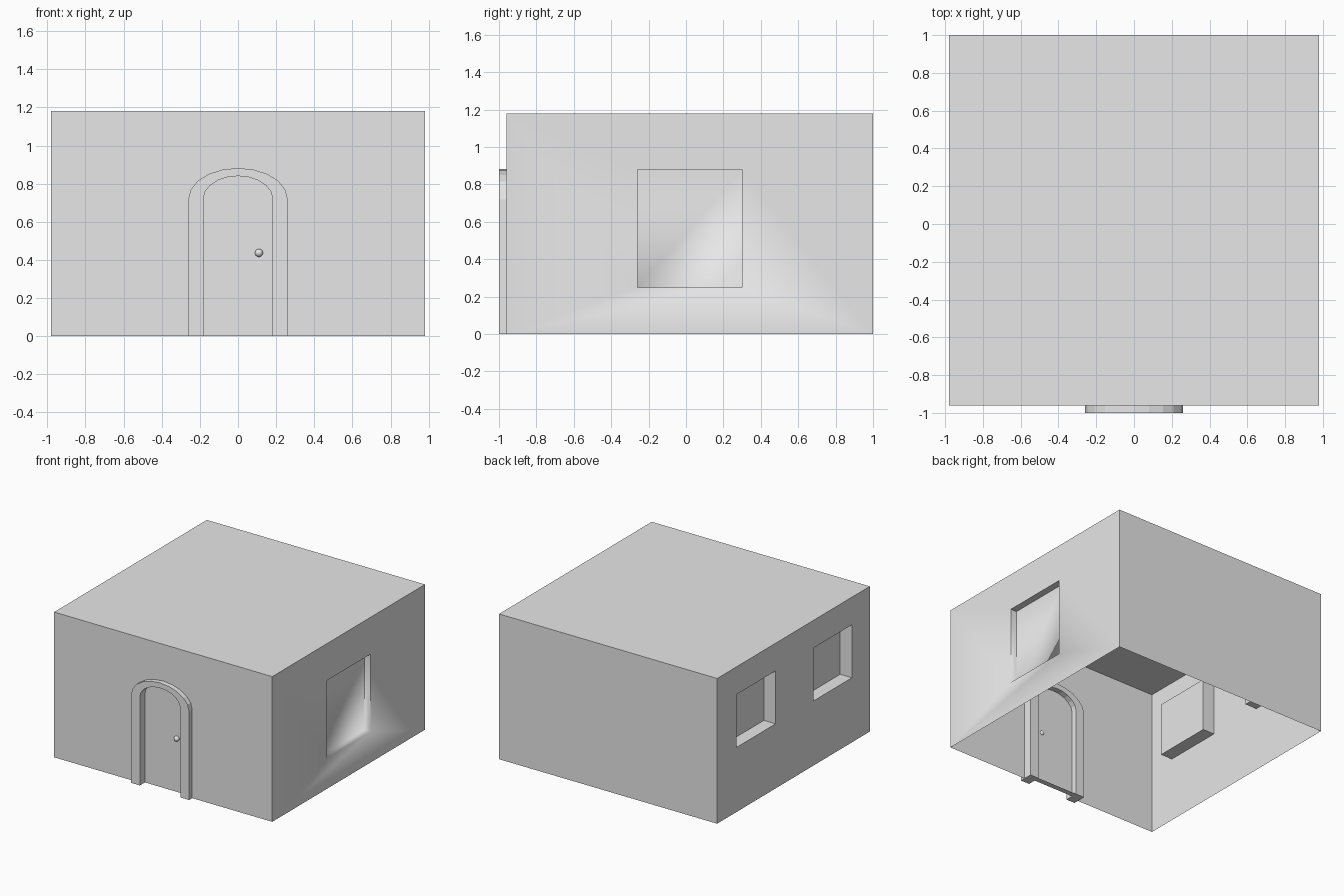
import bpy, bmesh, math
from mathutils import Vector

cube = bpy.data.objects.get("Cube")
if cube:
    bpy.data.objects.remove(cube, do_unlink=True)

grey = bpy.data.materials.new("plain_grey")
grey.use_nodes = True
grey.diffuse_color = (0.8, 0.8, 0.8, 1)
grey.node_tree.nodes["Principled BSDF"].inputs["Base Color"].default_value = (0.8, 0.8, 0.8, 1)

W, FRONT, BACK, H = 0.98, -0.96, 1.0, 1.18


def finish(bm, name, recalc=True):
    bmesh.ops.remove_doubles(bm, verts=bm.verts, dist=1e-5)
    if recalc:
        bmesh.ops.recalc_face_normals(bm, faces=bm.faces)
    mesh = bpy.data.meshes.new(name)
    bm.to_mesh(mesh)
    bm.free()
    mesh.materials.append(grey)
    obj = bpy.data.objects.new(name, mesh)
    bpy.context.scene.collection.objects.link(obj)
    return obj


def face(bm, points):
    return bm.faces.new([bm.verts.new(p) for p in points])


def rect(x, y0, y1, z0, z1):
    return [Vector(p) for p in ((x, y0, z0), (x, y1, z0), (x, y1, z1), (x, y0, z1))]


def window_wall(bm, x, y_range, window, depth):
    """Side wall section with one recessed, closed window."""
    outer = rect(x, *y_range, 0, H)
    rim = rect(x, *window)
    pane = rect(x - math.copysign(depth, x), *window)
    faces = [face(bm, pane)]
    for i in range(4):
        j = (i + 1) % 4
        faces.append(face(bm, (outer[i], outer[j], rim[j], rim[i])))
        faces.append(face(bm, (rim[i], rim[j], pane[j], pane[i])))
    return faces


def arch(half, spring, rise, segments=10):
    """Door outline from bottom right, over the top, to bottom left."""
    pts = [(half, 0)]
    for i in range(segments + 1):
        a = math.pi * i / segments
        pts.append((half * math.cos(a), spring + rise * math.sin(a)))
    return pts + [(-half, 0)]


outer_arch = arch(0.26, 0.72, 0.162)
inner_arch = arch(0.182, 0.72, 0.12)

# House shell, open underneath
bm = bmesh.new()
face(bm, [(-W, FRONT, H), (W, FRONT, H), (W, BACK, H), (-W, BACK, H)])
face(bm, [(W, BACK, 0), (-W, BACK, 0), (-W, BACK, H), (W, BACK, H)])
opening = [(x, FRONT, z) for x, z in inner_arch]
face(bm, opening + [(-W, FRONT, 0), (-W, FRONT, H), (W, FRONT, H), (W, FRONT, 0)])
SILL = 0.25
large = window_wall(bm, W, (FRONT, BACK), (-0.26, 0.3, SILL, 0.88), 0.055)
for f in large:
    f.smooth = True
for span, y0, y1 in (((FRONT, 0.01), -0.73, -0.24), ((0.01, BACK), 0.25, 0.75)):
    window_wall(bm, -W, span, (y0, y1, 0.525, 0.955), 0.105)
bmesh.ops.remove_doubles(bm, verts=bm.verts, dist=1e-5)
# Only the sill corners of the large window blend softly
for e in bm.edges:
    soft = all(abs(v.co.z - SILL) < 1e-4 for v in e.verts)
    flat = len(e.link_faces) == 2 and e.calc_face_angle(0) < 0.01
    e.smooth = soft or flat
finish(bm, "house_shell")

# Arched door frame, a closed solid running through the front wall
bm = bmesh.new()
y0, y1 = -1.0, -0.89
for i in range(len(outer_arch) - 1):
    a, b = outer_arch[i:i + 2]
    c, d = inner_arch[i:i + 2]
    for y in (y0, y1):
        face(bm, [(p[0], y, p[1]) for p in (a, b, d, c)])
    for p, q in ((a, b), (c, d)):
        face(bm, [(p[0], y0, p[1]), (q[0], y0, q[1]), (q[0], y1, q[1]), (p[0], y1, p[1])])
for k in (0, -1):
    a, c = outer_arch[k], inner_arch[k]
    face(bm, [(a[0], y0, 0), (c[0], y0, 0), (c[0], y1, 0), (a[0], y1, 0)])
finish(bm, "door_frame")

# Thin door panel
DOOR = -0.935
bm = bmesh.new()
face(bm, [(x, DOOR, z) for x, z in reversed(inner_arch)])
finish(bm, "door", recalc=False)

# Door sill on the ground
bm = bmesh.new()
half = inner_arch[0][0]
face(bm, [(-half, DOOR, 0), (-half, y1, 0), (half, y1, 0), (half, DOOR, 0)])
finish(bm, "door_sill", recalc=False)

# Round door knob
bm = bmesh.new()
bmesh.ops.create_uvsphere(bm, u_segments=16, v_segments=10, radius=0.021)
for f in bm.faces:
    f.smooth = True
knob = finish(bm, "door_knob")
knob.location = (0.11, -0.945, 0.437)
